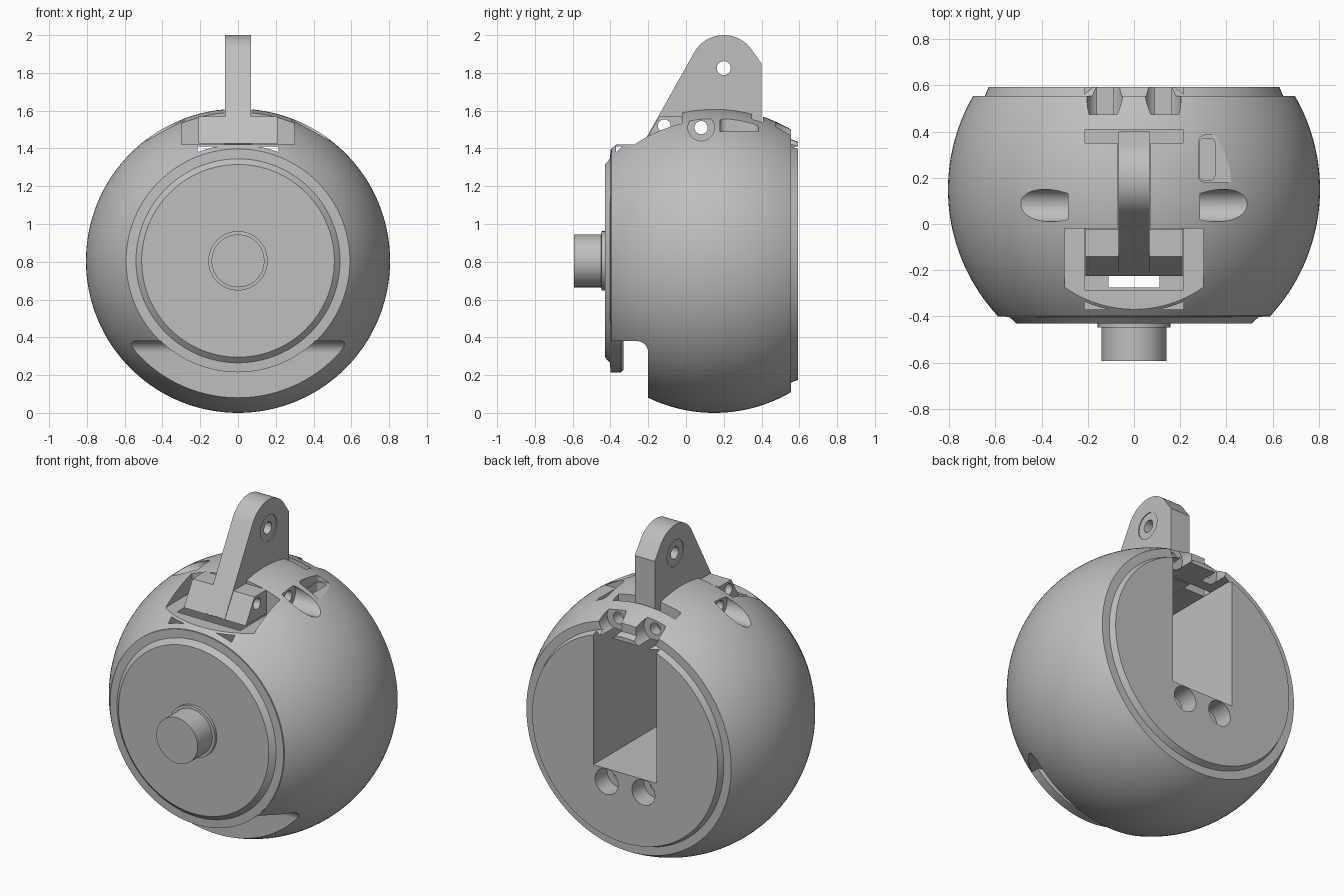
import bpy, bmesh, math
from mathutils import Matrix, Vector

cube = bpy.data.objects.get("Cube")
if cube:
    bpy.data.objects.remove(cube, do_unlink=True)

R, CY, CZ = 0.805, 0.15, 0.805   # ball radius and centre

grey = bpy.data.materials.new("plain grey")
grey.use_nodes = True
grey.diffuse_color = (0.52, 0.52, 0.52, 1)
grey.node_tree.nodes["Principled BSDF"].inputs["Base Color"].default_value = (0.52, 0.52, 0.52, 1)


def finish(bm, name):
    bmesh.ops.recalc_face_normals(bm, faces=bm.faces)
    mesh = bpy.data.meshes.new(name)
    bm.to_mesh(mesh)
    bm.free()
    mesh.materials.append(grey)
    ob = bpy.data.objects.new(name, mesh)
    bpy.context.collection.objects.link(ob)
    return ob


def revolve(name, profile, steps=128):
    """Closed solid turned round the y axis of the ball; profile is (y, radius)."""
    bm = bmesh.new()
    rings = []
    for y, r in profile:
        rings.append([bm.verts.new((r * math.cos(a), y, CZ + r * math.sin(a)))
                      for a in (math.tau * i / steps for i in range(steps))])
    for a, b in zip(rings, rings[1:]):
        for i in range(steps):
            j = (i + 1) % steps
            bm.faces.new((a[i], a[j], b[j], b[i]))
    bm.faces.new(rings[0])
    bm.faces.new(rings[-1])
    return finish(bm, name)


def prism(name, outline, half):
    """Outline of (y, z) points, extruded to both sides of x = 0."""
    bm = bmesh.new()
    face = bm.faces.new([bm.verts.new((-half, y, z)) for y, z in outline])
    moved = bmesh.ops.extrude_face_region(bm, geom=[face])["geom"]
    bmesh.ops.translate(bm, vec=(2 * half, 0, 0),
                        verts=[v for v in moved if isinstance(v, bmesh.types.BMVert)])
    return finish(bm, name)


def box(name, x, y, z, rounding=0):
    bm = bmesh.new()
    size = [b - a for a, b in (x, y, z)]
    mid = Vector([(a + b) / 2 for a, b in (x, y, z)])
    bmesh.ops.create_cube(bm, size=1, matrix=Matrix.Translation(mid) @ Matrix.Diagonal((*size, 1)))
    if rounding:
        upright = [e for e in bm.edges if abs(e.verts[0].co.z - e.verts[1].co.z) > 0.01]
        bmesh.ops.bevel(bm, geom=upright, offset=rounding, segments=5, profile=0.5, affect='EDGES')
    return finish(bm, name)


def rod(name, start, end, radius, sides=40):
    bm = bmesh.new()
    a, b = Vector(start), Vector(end)
    turn = (b - a).to_track_quat('Z', 'Y').to_matrix().to_4x4()
    bmesh.ops.create_cone(bm, cap_ends=True, segments=sides, radius1=radius, radius2=radius,
                          depth=(b - a).length, matrix=Matrix.Translation((a + b) / 2) @ turn)
    return finish(bm, name)


def combine(target, tools, operation='DIFFERENCE'):
    for tool in tools:
        tool.hide_render = True
        mod = target.modifiers.new("cut", 'BOOLEAN')
        mod.operation, mod.object, mod.solver = operation, tool, 'EXACT'
        bpy.context.view_layer.objects.active = target
        bpy.ops.object.modifier_apply(modifier=mod.name)
        bpy.data.objects.remove(tool, do_unlink=True)


def arc(y, z, r, start, end, n):
    return [(y + r * math.cos(math.radians(start + (end - start) * i / n)),
             z + r * math.sin(math.radians(start + (end - start) * i / n))) for i in range(n + 1)]


# Ball with a stepped back plate
front, back, n = -0.395, 0.555, 56
a0, a1 = math.acos((front - CY) / R), math.acos((back - CY) / R)
curve = [(CY + R * math.cos(a0 + (a1 - a0) * i / n), R * math.sin(a0 + (a1 - a0) * i / n))
         for i in range(n + 1)]
ball = revolve("ball_body", curve + [(0.555, 0.645), (0.592, 0.63)])

# Lower front undercut, leaving the front lip standing
undercut = prism("undercut_cutter", [(-0.6, -0.1), (-0.2, -0.1)]
                 + arc(-0.26, 0.32, 0.06, 0, 90, 8) + [(-0.6, 0.38)], 1)
combine(ball, [undercut])
lip = revolve("front_lip", [(-0.43, 0.51), (-0.402, 0.54), (-0.4, 0.59), (-0.345, 0.59), (-0.33, 0.575)])
combine(ball, [lip], 'UNION')

# Inner chamber, hinge recess, lug slot and floor opening
cuts = [box("chamber", (-0.215, 0.215), (-0.37, 0.7), (0.6, 1.41)),
        box("hinge_recess", (-0.3, 0.3), (-0.6, -0.02), (1.42, 1.8)),
        box("recess_opening", (-0.214, 0.214), (-0.285, -0.021), (1.3, 1.5)),
        box("lug_slot", (-0.072, 0.072), (-0.1, 0.405), (1.3, 1.8)),
        box("cross_slot", (-0.213, 0.213), (0.35, 0.408), (1.3, 1.8)),
        box("floor_opening", (-0.11, 0.11), (-0.275, -0.205), (0.3, 0.7)),
        box("side_pocket", (0.28, 0.55), (0.18, 0.385), (1.49, 1.8), 0.03),
        box("side_pocket_deep", (0.283, 0.35), (0.19, 0.37), (1.38, 1.6), 0.02),
        rod("cross_pin_hole", (-1, 0.08, 1.51), (1, 0.08, 1.51), 0.035)]
for s in (-1, 1):
    cuts.append(rod("pin_pocket", (s * 0.285, 0.08, 1.51), (s, 0.08, 1.51), 0.07))
    for z in (0.52, 1.48):
        cuts.append(rod("screw_pocket", (s * 0.125, 0.475, z), (s * 0.125, 0.8, z), 0.078))
        cuts.append(rod("screw_hole", (s * 0.125, 0.35, z), (s * 0.125, 0.5, z), 0.036))
combine(ball, cuts)

# Hanging lug
lug = prism("hanging_lug", [(-0.225, 1.43), (-0.2, 1.41), (0.4, 1.41), (0.4, 1.85)]
            + arc(0.2, 1.82, 0.18, 40, 148, 24), 0.068)
lug_cuts = [rod("lug_hole", (-1, 0.2, 1.825), (1, 0.2, 1.825), 0.037),
            rod("lug_pin_hole", (-1, 0.08, 1.51), (1, 0.08, 1.51), 0.035)]
for s in (-1, 1):
    lug_cuts.append(rod("lug_recess", (s * 0.063, 0.2, 1.825), (s, 0.2, 1.825), 0.08))

# Hinge block across the foot of the lug
block = prism("hinge_block", [(-0.225, 1.425), (-0.14, 1.57), (-0.022, 1.57), (-0.022, 1.425)], 0.21)
combine(lug, [block], 'UNION')
combine(lug, lug_cuts + [rod("hinge_hole", (-1, -0.115, 1.52), (1, -0.115, 1.52), 0.034)])

# Front shaft with its collar
shaft = revolve("front_shaft", [(-0.425, 0.157), (-0.448, 0.157), (-0.449, 0.14), (-0.592, 0.14)], 64)

for ob in (ball, lug, shaft):
    bpy.ops.object.select_all(action='DESELECT')
    ob.select_set(True)
    bpy.context.view_layer.objects.active = ob
    bpy.ops.object.shade_smooth_by_angle(angle=math.radians(25))
